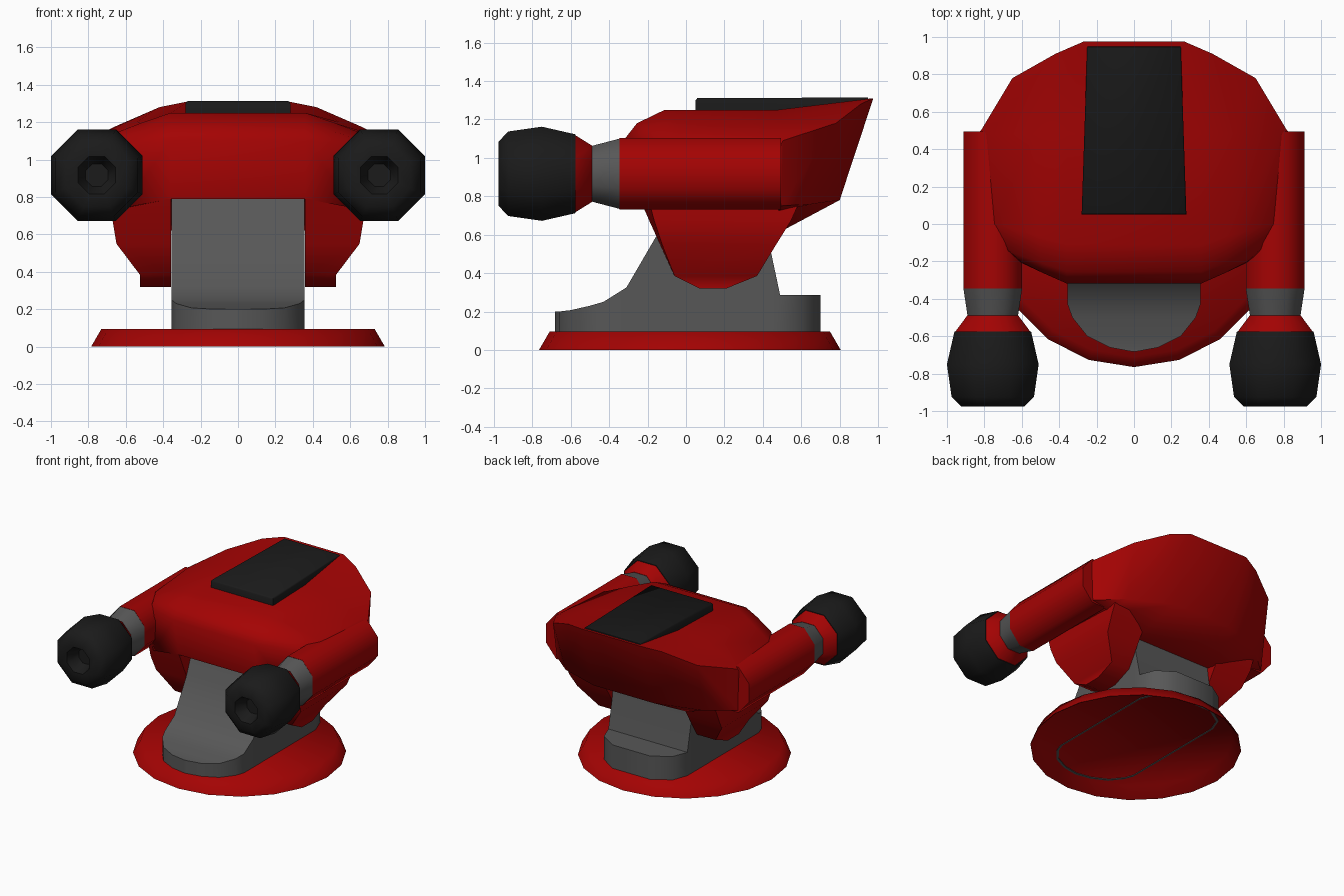
import bpy
import bmesh
import math

cube = bpy.data.objects.get("Cube")
if cube:
    bpy.data.objects.remove(cube, do_unlink=True)


def material(name, rgb):
    m = bpy.data.materials.new(name)
    m.use_nodes = True
    m.diffuse_color = (*rgb, 1)
    m.node_tree.nodes["Principled BSDF"].inputs["Base Color"].default_value = (*rgb, 1)
    return m


RED = material("red", (0.37, 0.001, 0.001))
GREY = material("grey", (0.096, 0.096, 0.096))
BLACK = material("black", (0.0105, 0.0105, 0.0105))


def loft(name, rings, mat, angle=30, mirror=False, caps=None):
    """Bridge rings of equal length; caps lists index tuples for the end faces."""
    bm = bmesh.new()
    loops = [[bm.verts.new(p) for p in ring] for ring in rings]
    n = len(loops[0])
    for a, b in zip(loops, loops[1:]):
        for i in range(n):
            j = (i + 1) % n
            bm.faces.new((a[i], a[j], b[j], b[i]))
    for end in (loops[0], loops[-1]):
        for face in [range(n)] if caps is None else caps:
            bm.faces.new([end[i] for i in face])
    bmesh.ops.recalc_face_normals(bm, faces=bm.faces)
    mesh = bpy.data.meshes.new(name)
    bm.to_mesh(mesh)
    bm.free()
    mesh.materials.append(mat)
    ob = bpy.data.objects.new(name, mesh)
    bpy.context.collection.objects.link(ob)
    bpy.ops.object.select_all(action="DESELECT")
    ob.select_set(True)
    bpy.context.view_layer.objects.active = ob
    bpy.ops.object.shade_smooth_by_angle(angle=math.radians(angle))
    if mirror:
        ob.modifiers.new("Mirror", "MIRROR")
    return ob


def octagon(y, hx, hz=None):
    """Flat-sided octagon around the arm axis, given half width and half height."""
    hz = hz or hx
    k = 1 / math.cos(math.pi / 8)
    angles = [math.pi / 8 + i * math.pi / 4 for i in range(8)]
    return [(0.755 + hx * k * math.cos(t), y, 0.917 + hz * k * math.sin(t)) for t in angles]


def disc(r, z):
    return [(r * math.sin(i * math.pi / 10), 0.02 - r * math.cos(i * math.pi / 10), z)
            for i in range(20)]


# Round foot, hollow underneath
loft("base_disc", [disc(0.725, 0.085), disc(0.778, 0), disc(0.785, 0), disc(0.73, 0.095)],
     RED, 65)

# Pedestal: stations along y with half width and top height
stations = [(-0.682, 0.01, 0.20), (-0.66, 0.13, 0.20), (-0.60, 0.25, 0.207),
            (-0.50, 0.33, 0.23), (-0.43, 0.355, 0.25), (-0.31, 0.355, 0.325),
            (-0.15, 0.355, 0.60), (-0.06, 0.355, 0.82), (0.40, 0.355, 0.82),
            (0.44, 0.355, 0.52), (0.49, 0.355, 0.285), (0.61, 0.31, 0.285),
            (0.70, 0.17, 0.285)]
loft("pedestal", [[(-w, y, 0.09), (w, y, 0.09), (w, y, z), (-w, y, z)]
                  for y, w, z in stations], GREY, 40)


# Thin seam inside the foot that follows the pedestal outline
def outline(scale, z):
    side = [(w * scale, y * scale, z) for y, w, _ in stations]
    return side + [(-x, y, z) for x, y, z in reversed(side)]


loft("pedestal_seam", [outline(1, 0.088), outline(1, 0.08), outline(0.97, 0.08),
                       outline(0.97, 0.088)], GREY, caps=[])

# Main body: half sections from front to back, top edge to bottom edge
half_sections = [
    [(0.36, -0.318, 1.10), (0.48, -0.265, 1.09), (0.60, -0.205, 1.06), (0.66, -0.165, 0.95),
     (0.66, -0.18, 0.80), (0.62, -0.20, 0.74), (0.36, -0.24, 0.79)],
    [(0.36, -0.255, 1.18), (0.49, -0.21, 1.155), (0.66, -0.15, 1.105), (0.72, -0.12, 1.00),
     (0.72, -0.10, 0.80), (0.62, -0.10, 0.73), (0.36, -0.08, 0.80)],
    [(0.36, -0.11, 1.25), (0.52, -0.06, 1.195), (0.74, 0.0, 1.11), (0.82, 0.0, 1.00),
     (0.78, 0.0, 0.80), (0.62, 0.0, 0.73), (0.36, 0.05, 0.70)],
    [(0.36, 0.48, 1.25), (0.54, 0.48, 1.20), (0.78, 0.48, 1.115), (0.84, 0.48, 1.04),
     (0.82, 0.48, 0.78), (0.64, 0.48, 0.72), (0.36, 0.50, 0.62)],
    [(0.27, 0.975, 1.31), (0.42, 0.91, 1.28), (0.65, 0.78, 1.18), (0.815, 0.505, 1.09),
     (0.815, 0.495, 0.75), (0.62, 0.66, 0.76), (0.27, 0.80, 0.78)],
]
right_caps = [(0, 1, 5, 6), (1, 2, 5), (2, 3, 4, 5)]
body_caps = [(0, 13, 7, 6)] + right_caps + [tuple(13 - i for i in f) for f in right_caps]
loft("body", [half + [(-x, y, z) for x, y, z in reversed(half)] for half in half_sections],
     RED, 62, caps=body_caps)

# Brackets beside the pedestal: z, front y, front setback at the outer edge, back y, outer x
levels = [(0.32, 0.07, 0.0, 0.21, 0.525), (0.385, -0.06, 0.0, 0.37, 0.525),
          (0.55, -0.135, 0.01, 0.47, 0.65), (0.67, -0.19, 0.025, 0.545, 0.67),
          (0.79, -0.242, 0.045, 0.60, 0.67)]
loft("side_bracket", [[(0.358, y0, z), (x, y0 + d, z), (x, y1, z), (0.358, y1, z)]
                      for z, y0, d, y1, x in levels], RED, 50, mirror=True)

# Tapered plate on the roof with a chamfered rim
loft("roof_plate", [
    [(-0.28, 0.05, 1.22), (0.28, 0.05, 1.22), (0.25, 0.95, 1.25), (-0.25, 0.95, 1.25)],
    [(-0.28, 0.05, 1.30), (0.28, 0.05, 1.30), (0.25, 0.95, 1.306), (-0.25, 0.95, 1.306)],
    [(-0.27, 0.06, 1.312), (0.27, 0.06, 1.312), (0.245, 0.947, 1.313),
     (-0.245, 0.947, 1.313)]], BLACK, 60)

# Arms with their collars
loft("arm", [octagon(-0.345, 0.157, 0.185), octagon(0.495, 0.157, 0.185)],
     RED, 55, mirror=True)
loft("arm_collar", [octagon(-0.49, 0.135, 0.145), octagon(-0.345, 0.157, 0.183)],
     GREY, 55, mirror=True)
loft("muzzle_flare", [octagon(-0.575, 0.20), octagon(-0.49, 0.137, 0.147)],
     RED, 55, mirror=True)

# Muzzles with a hollow bore
muzzle = [(-0.575, 0.205), (-0.75, 0.245), (-0.925, 0.22), (-0.975, 0.168),
          (-0.975, 0.10), (-0.88, 0.06)]
loft("muzzle", [octagon(y, r) for y, r in muzzle], BLACK, 50, mirror=True)
